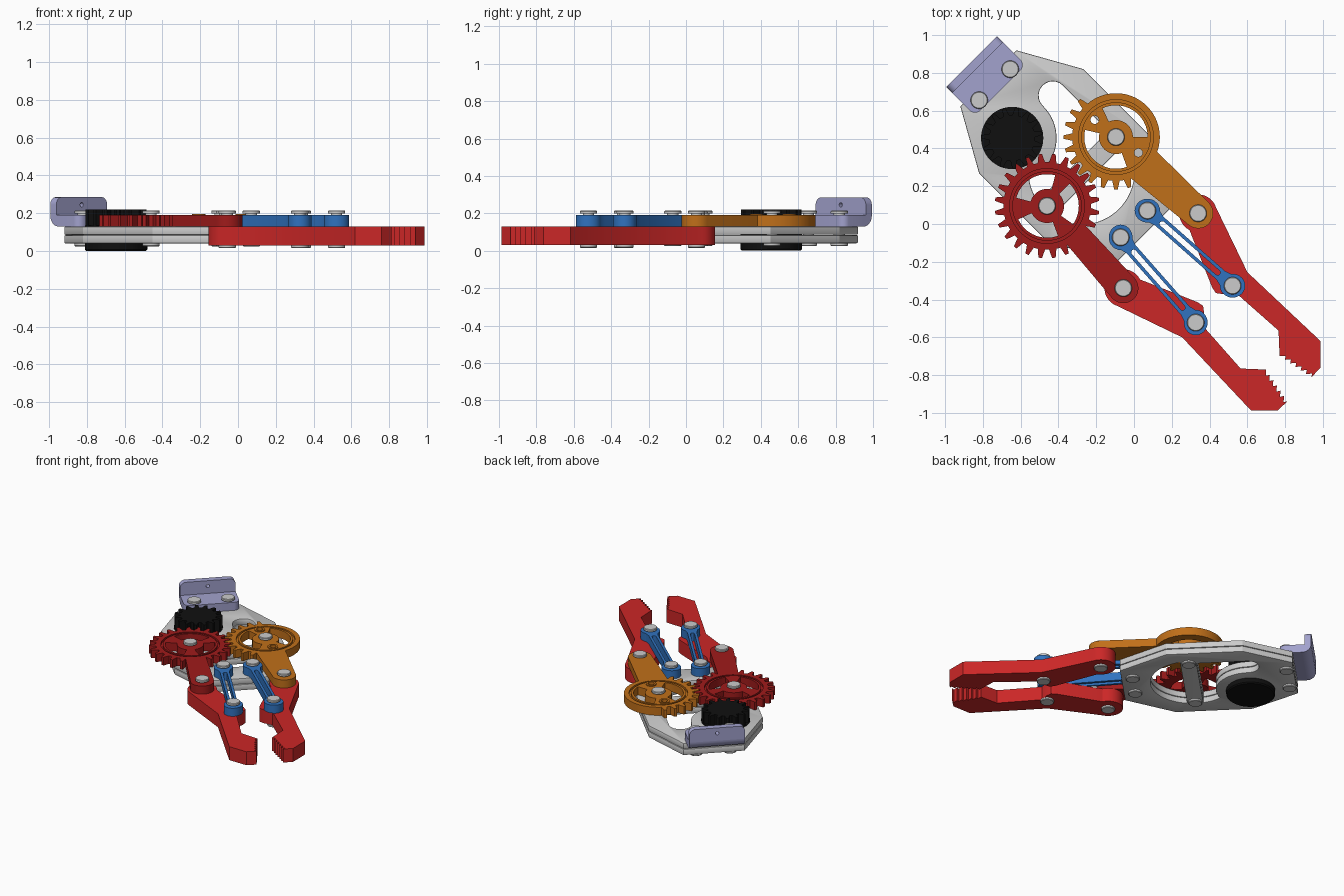
import bpy, bmesh
from math import sin, cos, radians, pi
from mathutils import Matrix

if "Cube" in bpy.data.objects:
    bpy.data.objects.remove(bpy.data.objects["Cube"])

# Everything is drawn along a long axis (u) with mirror axis (v), then turned 45 degrees
TURN = Matrix.Rotation(-pi / 4, 4, 'Z')


def material(name, rgb):
    m = bpy.data.materials.new(name)
    m.diffuse_color = (*rgb, 1)
    m.use_nodes = True
    m.node_tree.nodes["Principled BSDF"].inputs["Base Color"].default_value = m.diffuse_color
    return m


RED = material("finger_red", (0.6, 0.02, 0.02))
DARK_RED = material("gear_red", (0.35, 0.011, 0.011))
ORANGE = material("gear_orange", (0.53, 0.16, 0.01))
BLUE = material("link_blue", (0.03, 0.17, 0.52))
LILAC = material("bracket_lilac", (0.36, 0.36, 0.61))
BLACK = material("motor_black", (0.005, 0.005, 0.005))


def arc(cx, cy, r, a0, a1, n=12):
    return [(cx + r * cos(radians(a0 + (a1 - a0) * i / n)),
             cy + r * sin(radians(a0 + (a1 - a0) * i / n))) for i in range(n + 1)]


def circle(cx, cy, r, n=32):
    return arc(cx, cy, r, 0, 360, n)[:-1]


def sector(cx, cy, r0, r1, a0, a1):
    return arc(cx, cy, r1, a0, a1, 16) + arc(cx, cy, r0, a1, a0, 10)


def mirror(pts, s):
    return [(x, y * s) for x, y in pts]


def finish(name, me, mat):
    bm = bmesh.new()
    bm.from_mesh(me)
    bmesh.ops.remove_doubles(bm, verts=bm.verts, dist=1e-5)
    bmesh.ops.recalc_face_normals(bm, faces=bm.faces)
    bm.to_mesh(me)
    bm.free()
    me.materials.clear()
    if mat:
        me.materials.append(mat)
    ob = bpy.data.objects.new(name, me)
    bpy.context.collection.objects.link(ob)
    return ob


def slab(name, loops, z0, z1, mat=None, bevel=0.0, frame=Matrix()):
    """Filled outline with holes, extruded from z0 to z1 of the frame."""
    cu = bpy.data.curves.new(name, 'CURVE')
    cu.dimensions, cu.fill_mode = '2D', 'BOTH'
    cu.extrude = (z1 - z0) / 2 - bevel
    cu.bevel_depth, cu.bevel_resolution, cu.offset = bevel, 1, -bevel
    for pts in loops:
        sp = cu.splines.new('POLY')
        sp.points.add(len(pts) - 1)
        for p, (x, y) in zip(sp.points, pts):
            p.co = (x, y, 0, 1)
        sp.use_cyclic_u = True
    tmp = bpy.data.objects.new(name + "_curve", cu)
    bpy.context.collection.objects.link(tmp)
    dg = bpy.context.evaluated_depsgraph_get()
    me = bpy.data.meshes.new_from_object(tmp.evaluated_get(dg))
    bpy.data.objects.remove(tmp)
    bpy.data.curves.remove(cu)
    me.transform(TURN @ frame @ Matrix.Translation((0, 0, (z0 + z1) / 2)))
    return finish(name, me, mat)


def lathe(name, u, v, profile, mat=None, n=32):
    bm = bmesh.new()
    vs = [bm.verts.new((r, 0, z)) for r, z in profile]
    es = [bm.edges.new(p) for p in zip(vs, vs[1:])]
    bmesh.ops.spin(bm, geom=vs + es, cent=(0, 0, 0), axis=(0, 0, 1),
                   angle=2 * pi, steps=n, use_duplicate=False)
    me = bpy.data.meshes.new(name)
    bm.to_mesh(me)
    bm.free()
    me.transform(TURN @ Matrix.Translation((u, v, 0)))
    return finish(name, me, mat)


def tooth_ring(cx, cy, n, root, tip, angles, toothed=(0, 360)):
    pitch, pts = 360 / n, []
    for a in angles:
        t = tip if toothed[0] <= a % 360 <= toothed[1] else root
        for f, r in ((-.32, root), (-.13, t), (.13, t), (.32, root)):
            b = radians(a + f * pitch)
            pts.append((cx + r * cos(b), cy + r * sin(b)))
    return pts


# Base plate: two stacked layers with a D-shaped window and a crescent slot
MU, MV, GU, GV = -0.778, -0.134, -0.393, 0.258
half = [(0.078, 0.2), (-0.25, 0.39), (-0.77, 0.39), (-1.09, 0.21)]
outline = half + mirror(half, -1)[::-1]
window = arc(GU, 0, 0.28, -78, 78, 28)
slot = ([(-0.445, 0.252)] + arc(-0.785, 0.177, 0.075, 90, 265) +
        arc(MU, MV, 0.235, 88, -20, 16) + arc(GU, 0, 0.28, 233, 259, 6))
slab("base_plate_lower", [outline, window, slot], 0.04, 0.084, None, 0.006)
slab("base_plate_upper", [outline, window, slot], 0.086, 0.13, None, 0.006)

# Motor and its pinion
lathe("motor", MU, MV, [(0, 0), (.157, 0), (.165, .008), (.165, .135), (0, .135)], BLACK, 48)
slab("motor_pinion", [tooth_ring(MU, MV, 15, .122, .162, [-17.4 + 24 * k for k in range(15)])],
     0.13, 0.22, BLACK)


# Gear arms: toothed disc with an arm, spoke openings and a ring groove on top
def gear_arm(name, s, phase, toothed, openings, holes, mat):
    cv = s * GV
    angles = [phase + 15 * k for k in range(24) if 20 < phase + 15 * k < 340]
    rim = (tooth_ring(GU, cv, 24, .232, .277, angles, toothed) +
           arc(0.2, s * 0.28, 0.08, -90, 90, 16))
    cuts = [sector(GU, cv, .09, .168, *o) for o in openings]
    cuts += [circle(u, v, .022, 16) for u, v in holes]
    slab(name, [rim] + cuts, 0.13, 0.175, mat)
    slab(name + "_rim", [rim, circle(GU, cv, .198, 48)], 0.175, 0.19, mat)
    slab(name + "_spokes", [circle(GU, cv, .184, 48)] + cuts, 0.175, 0.19, mat)
    for u, v in holes:
        slab(name + "_boss", [circle(u, v, .036, 20), circle(u, v, .022, 16)], 0.19, 0.197, mat)


bosses = [arc(GU, GV, .145, a, a, 1)[0] for a in (186, 10)]
gear_arm("orange_gear_arm", 1, 0, (175, 338), [(45, 160), (212, 335)], bosses, ORANGE)
gear_arm("red_gear_arm", -1, 7.5, (0, 360), [(10, 90), (120, 210), (250, 335)], [], DARK_RED)

# Fingers with serrated tips, and the parallel blue links
teeth = []
for i in range(6):
    u, v = 1.04 + i * 0.033, 0.05 + i * 0.0065
    teeth += [(u, v), (u + 0.022, v + 0.024)]
finger = (arc(0.2, 0.28, 0.1, 62, 288, 20) +
          [(.53, .055), (.565, .048), (.595, .07), (.635, .123), (.94, .142)] + teeth +
          [(1.238, .09), (1.236, .16), (1.135, .26), (.605, .244)])
for s, side in ((1, "right"), (-1, "left")):
    slab("finger_" + side, [mirror(finger, s)], 0.03, 0.13, RED)
    link = (arc(0, 0, .065, 40, 320, 20) + [(.085, -.032), (.515, -.032)] +
            arc(.6, 0, .065, -140, 140, 20) + [(.515, .032), (.085, .032)])
    opening = arc(.105, 0, .014, 90, 270, 6) + arc(.495, 0, .014, -90, 90, 6)
    lean = [[(u, s * (v + 0.1 + u * 0.063)) for u, v in lp] for lp in (link, opening)]
    slab("link_" + side, lean, 0.13, 0.19, BLUE)

# Pins with a head at each end
for s in (1, -1):
    for name, u, v, zb in (("gear_pin", GU, GV, .025), ("link_pin", 0, .1, .025),
                           ("arm_pin", .2, .28, .015), ("finger_pin", .6, .138, .015),
                           ("bracket_bolt", -1.043, .116, .025)):
        lathe(name, u, v * s, [(0, zb), (.042, zb), (.046, zb + .004), (.046, zb + .015),
                               (.03, zb + .015), (.03, .198), (.046, .198),
                               (.046, .211), (.042, .215), (0, .215)], None, 28)

# Mounting bracket: foot, bend and upright wall with a small hole
foot = ([(-1.155, .19), (-1.155, -.19)] + arc(-1.04, -.15, .04, -90, 0, 6) +
        arc(-1.04, .15, .04, 0, 90, 6))
slab("bracket_foot", [foot], 0.13, 0.19, LILAC)
ALONG_V = Matrix(((1, 0, 0, 0), (0, 0, -1, 0), (0, 1, 0, 0), (0, 0, 0, 1)))
ALONG_U = Matrix(((0, 0, 1, 0), (1, 0, 0, 0), (0, 1, 0, 0), (0, 0, 0, 1)))
slab("bracket_bend", [[(-1.155, .19)] + arc(-1.155, .19, .06, 180, 270, 10)],
     -.19, .19, LILAC, 0, ALONG_V)
wall = [(-.19, .19), (.19, .19)] + arc(.15, .245, .04, 0, 90, 8) + arc(-.15, .245, .04, 90, 180, 8)
slab("bracket_wall", [wall, circle(0, .245, .012, 16)], -1.215, -1.17, LILAC, 0, ALONG_U)

# Smooth round surfaces while keeping edges crisp
bpy.ops.object.select_all(action='SELECT')
bpy.context.view_layer.objects.active = bpy.context.scene.objects[0]
bpy.ops.object.shade_smooth_by_angle(angle=radians(25))
